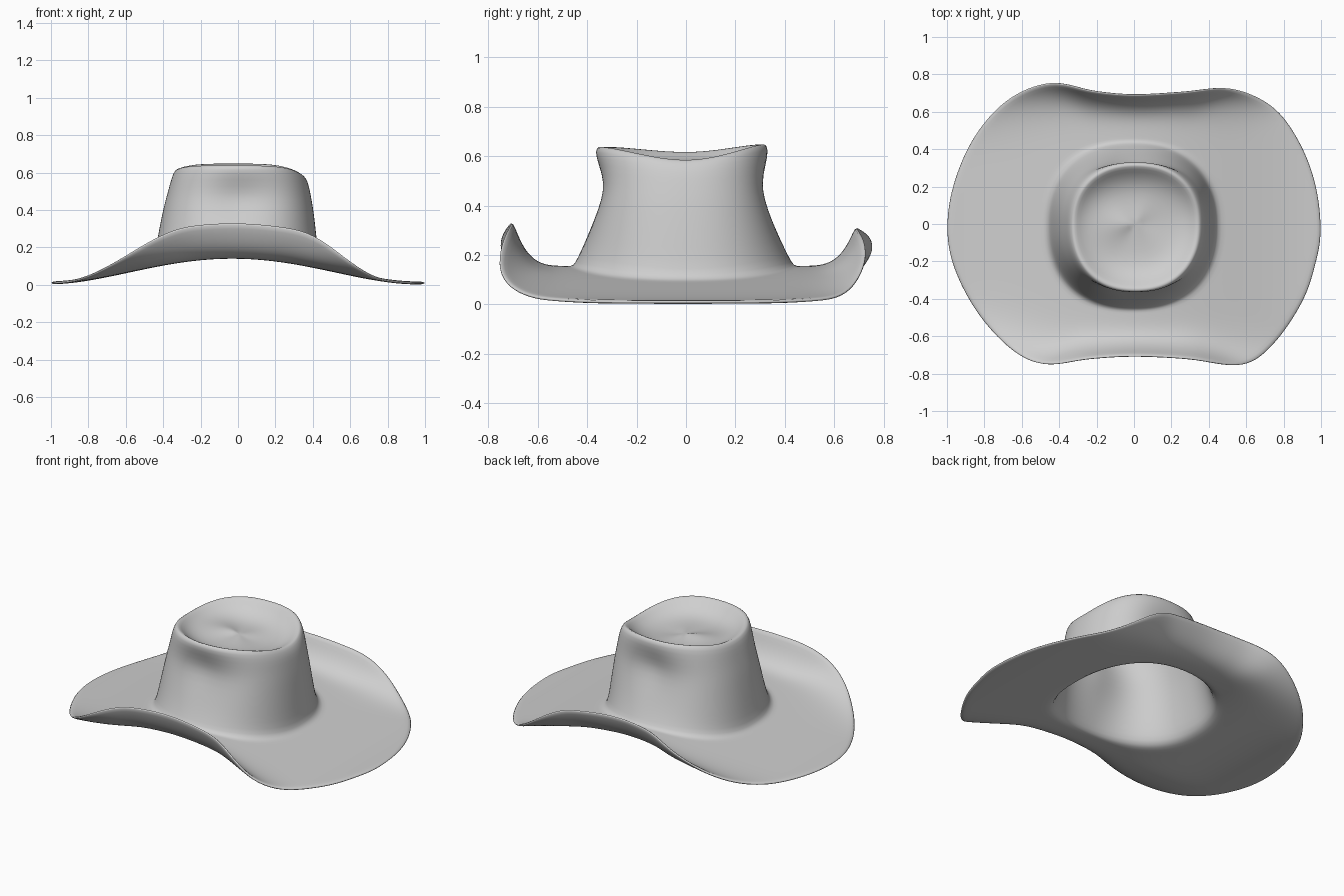
import bpy, bmesh, math
from mathutils import Vector

cube = bpy.data.objects.get("Cube")
if cube:
    bpy.data.objects.remove(cube, do_unlink=True)

felt = bpy.data.materials.new("light_grey_felt")
felt.use_nodes = True
GREY = (0.62, 0.62, 0.62, 1)
felt.diffuse_color = GREY
felt.node_tree.nodes["Principled BSDF"].inputs["Base Color"].default_value = GREY

# Brim outline seen from above, counter-clockwise
OUTLINE = [(1, -.03), (.97, .22), (.88, .45), (.74, .63), (.52, .72), (.27, .70),
           (0, .685), (-.22, .705), (-.45, .75), (-.68, .66), (-.86, .46), (-.97, .2),
           (-1, -.05), (-.95, -.27), (-.82, -.5), (-.64, -.68), (-.47, -.745),
           (-.25, -.715), (0, -.7), (.3, -.715), (.58, -.75), (.75, -.64),
           (.9, -.42), (.97, -.22)]

# Crown rings from the dented top down to the band:
# half width, front depth, back depth, side z, front z, back z, pinch
CROWN = [(.06, .06, .06, .565, .56, .56, 0), (.14, .15, .13, .56, .555, .555, 0),
         (.22, .23, .20, .56, .56, .565, 0), (.28, .29, .26, .575, .59, .60, 0),
         (.315, .33, .295, .597, .628, .638, 0), (.337, .354, .318, .606, .645, .655, 0),
         (.354, .370, .335, .585, .62, .63, 0), (.370, .377, .347, .54, .565, .565, .024),
         (.384, .385, .358, .48, .49, .49, .056), (.398, .395, .368, .42, .43, .43, .06),
         (.413, .410, .385, .33, .34, .34, .037), (.428, .425, .403, .23, .25, .25, .016),
         (.441, .440, .420, .135, .185, .185, 0)]
BAND = (.456, .456, .437)
STEPS = [i / 12 for i in range(13)]


def smooth_loop(points, cuts):
    """Closed Catmull-Rom curve through the points."""
    pts = [Vector(p) for p in points]
    out = []
    for i in range(len(pts)):
        a, b, c, d = (pts[(i + k) % len(pts)] for k in (-1, 0, 1, 2))
        for k in range(cuts):
            t = k / cuts
            out.append(b + (c - a) * t / 2 + (a * 2 - b * 5 + c * 4 - d) * t**2 / 2
                       + (b * 3 - a - c * 3 + d) * t**3 / 2)
    return out


def oval_radius(angle, half, front, back, n=2.25):
    c, s = math.cos(angle), math.sin(angle)
    depth = back if s > 0 else front
    return (abs(c / half)**n + abs(s / depth)**n)**(-1 / n)


def saddle(x):
    """Height of the brim, drooping toward both sides."""
    return .018 + .138 * max(0, 1 - (x + .03)**2)**2.1


def crown_point(angle, ring):
    half, front, back, zs, zf, zb, pinch = ring
    c, s = math.cos(angle), math.sin(angle)
    r = oval_radius(angle, half, front, back) - pinch * s**6
    z = zs + ((zb if s > 0 else zf) - zs) * (1 - c**4)
    tilt = -.016 * c**3 if zs > .55 else 0
    lean = .04 * (zs - .37)
    return Vector((r * c + lean, r * s, z + tilt))


def brim_point(edge, t):
    angle = math.atan2(edge.y, edge.x)
    inner = oval_radius(angle, *BAND)
    # The rolled edge fades out toward the sides, sooner on the left
    if edge.x > 0:
        k = (.8 - edge.x) / .48
    else:
        k = (.93 + edge.x) / .68
    k = min(1, max(0, k))
    curl = k * k * (3 - 2 * k)
    r = inner + (edge.length - inner) * t
    x, y = r * math.cos(angle) - .01 * (1 - t), r * math.sin(angle)
    lift = .178 if y < 0 else .158
    return Vector((x, y, saddle(x) + lift * curl * t**4.3))


# Loft the crown and brim as one continuous shell
outline = smooth_loop(OUTLINE, 4)
angles = [math.atan2(p.y, p.x) for p in outline]
rings = [[crown_point(a, ring) for a in angles] for ring in CROWN]
rings += [[brim_point(p, t) for p in outline] for t in STEPS]

bm = bmesh.new()
loops = [[bm.verts.new(p) for p in ring] for ring in rings]
centre = bm.verts.new((.01, 0, .565))
count = len(outline)
for j in range(count):
    n = (j + 1) % count
    bm.faces.new((centre, loops[0][j], loops[0][n]))
    for inner, outer in zip(loops, loops[1:]):
        bm.faces.new((inner[j], outer[j], outer[n], inner[n]))
mesh = bpy.data.meshes.new("hat_shell")
bm.to_mesh(mesh)
bm.free()
mesh.materials.append(felt)
hat = bpy.data.objects.new("hat_shell", mesh)
bpy.context.collection.objects.link(hat)

# Felt thickness and rounding
solid = hat.modifiers.new("thickness", 'SOLIDIFY')
solid.thickness = .016
solid.offset = -1
subd = hat.modifiers.new("rounding", 'SUBSURF')
subd.levels = subd.render_levels = 1
mesh.shade_smooth()
